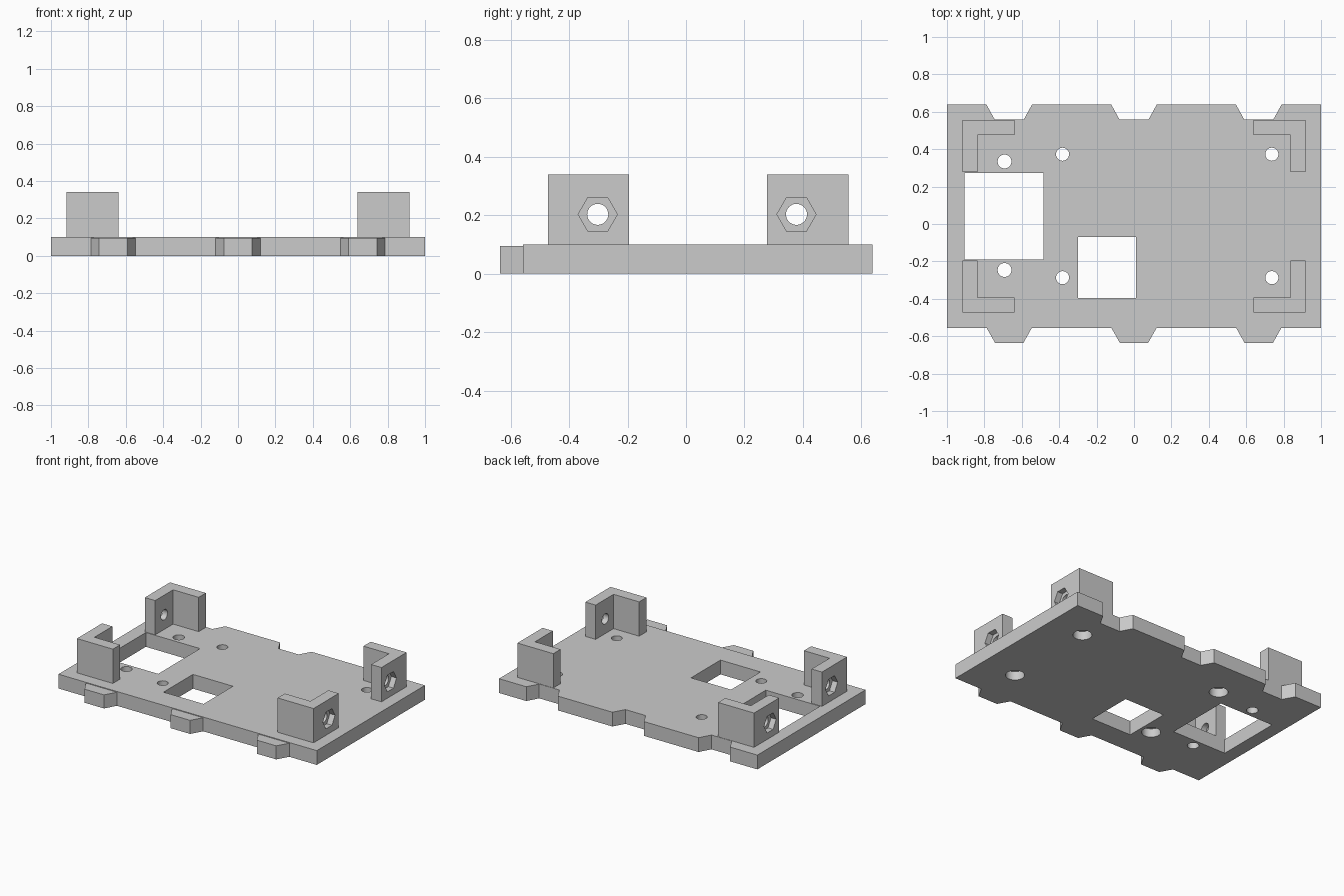
import bpy, bmesh, math
from mathutils import Matrix

if "Cube" in bpy.data.objects:
    bpy.data.objects.remove(bpy.data.objects["Cube"], do_unlink=True)

GREY = (0.6, 0.6, 0.6, 1)
grey = bpy.data.materials.new("plain grey")
grey.use_nodes = True
grey.diffuse_color = GREY
grey.node_tree.nodes["Principled BSDF"].inputs["Base Color"].default_value = GREY


def make(name, bm):
    bmesh.ops.recalc_face_normals(bm, faces=bm.faces)
    mesh = bpy.data.meshes.new(name)
    bm.to_mesh(mesh)
    bm.free()
    mesh.materials.append(grey)
    obj = bpy.data.objects.new(name, mesh)
    bpy.context.collection.objects.link(obj)
    return obj


def prism(name, outline, z0, z1):
    bm = bmesh.new()
    face = bm.faces.new([bm.verts.new((x, y, z0)) for x, y in outline])
    top = bmesh.ops.extrude_face_region(bm, geom=[face])["geom"]
    verts = [v for v in top if isinstance(v, bmesh.types.BMVert)]
    bmesh.ops.translate(bm, verts=verts, vec=(0, 0, z1 - z0))
    return make(name, bm)


def rectangle(x0, x1, y0, y1):
    return [(x0, y0), (x1, y0), (x1, y1), (x0, y1)]


def rod(centre, radius, length, sides=32, along_x=False):
    bm = bmesh.new()
    turn = Matrix.Rotation(math.pi / 2, 4, 'Y') if along_x else Matrix()
    bmesh.ops.create_cone(bm, cap_ends=True, segments=sides, radius1=radius,
                          radius2=radius, depth=length,
                          matrix=Matrix.Translation(centre) @ turn)
    return make("cutter", bm)


def cut(obj, cutters):
    for cutter in cutters:
        cutter.hide_render = True
        mod = obj.modifiers.new("cut", 'BOOLEAN')
        mod.operation = 'DIFFERENCE'
        mod.solver = 'EXACT'
        mod.object = cutter
    bpy.context.view_layer.update()
    result = obj.evaluated_get(bpy.context.evaluated_depsgraph_get())
    mesh = bpy.data.meshes.new_from_object(result)
    obj.modifiers.clear()
    obj.data = mesh
    for cutter in cutters:
        bpy.data.objects.remove(cutter, do_unlink=True)
    bpy.ops.object.select_all(action='DESELECT')
    obj.select_set(True)
    bpy.context.view_layer.objects.active = obj
    bpy.ops.object.shade_smooth_by_angle(angle=math.radians(30))


FRONT, BACK, THICK = -0.557, 0.639, 0.1
TAB = 0.08
CENTRES = (-0.667, 0, 0.667)

# Base plate with three tapered notches along the back
outline = [(-1, BACK), (-1, FRONT), (1, FRONT), (1, BACK)]
for c in reversed(CENTRES):
    outline += [(c + 0.122, BACK), (c + 0.078, BACK - TAB),
                (c - 0.078, BACK - TAB), (c - 0.122, BACK)]
plate = prism("base_plate", outline, 0, THICK)

# Rectangular openings and screw holes, four of them counterbored below
holes = [prism("cutter", rectangle(-0.905, -0.485, -0.19, 0.273), -0.1, 0.2),
         prism("cutter", rectangle(-0.3, 0.01, -0.395, -0.07), -0.1, 0.2)]
holes += [rod((-0.692, y, 0), 0.037, 0.5) for y in (-0.246, 0.334)]
for x in (-0.382, 0.737):
    for y in (-0.287, 0.373):
        holes += [rod((x, y, 0), 0.035, 0.5), rod((x, y, 0), 0.06, 0.12)]
cut(plate, holes)

# Tapered tabs along the front
for label, c in zip(("right", "middle", "left"), CENTRES):
    prism("front_tab_" + label,
          [(c - 0.12, FRONT), (c - 0.075, FRONT - TAB),
           (c + 0.075, FRONT - TAB), (c + 0.12, FRONT)], 0, 0.095)

# Corner brackets with a bolt hole and a hexagonal nut recess
LEG, WALL, TOP = 0.278, 0.08, 0.34
for side, sx in (("right", -1), ("left", 1)):
    for end, sy, edge in (("front", -1, -0.473), ("back", 1, 0.556)):
        shape = [(0, 0), (LEG, 0), (LEG, WALL), (WALL, WALL), (WALL, LEG), (0, LEG)]
        bracket = prism(f"{end}_{side}_bracket",
                        [(sx * (0.916 - u), edge - sy * v) for u, v in shape],
                        THICK, TOP)
        y = -0.302 if sy < 0 else 0.378
        cut(bracket, [rod((sx * 0.88, y, 0.203), 0.036, 0.2, along_x=True),
                      rod((sx * 0.926, y, 0.203), 0.067, 0.1, sides=6, along_x=True)])
